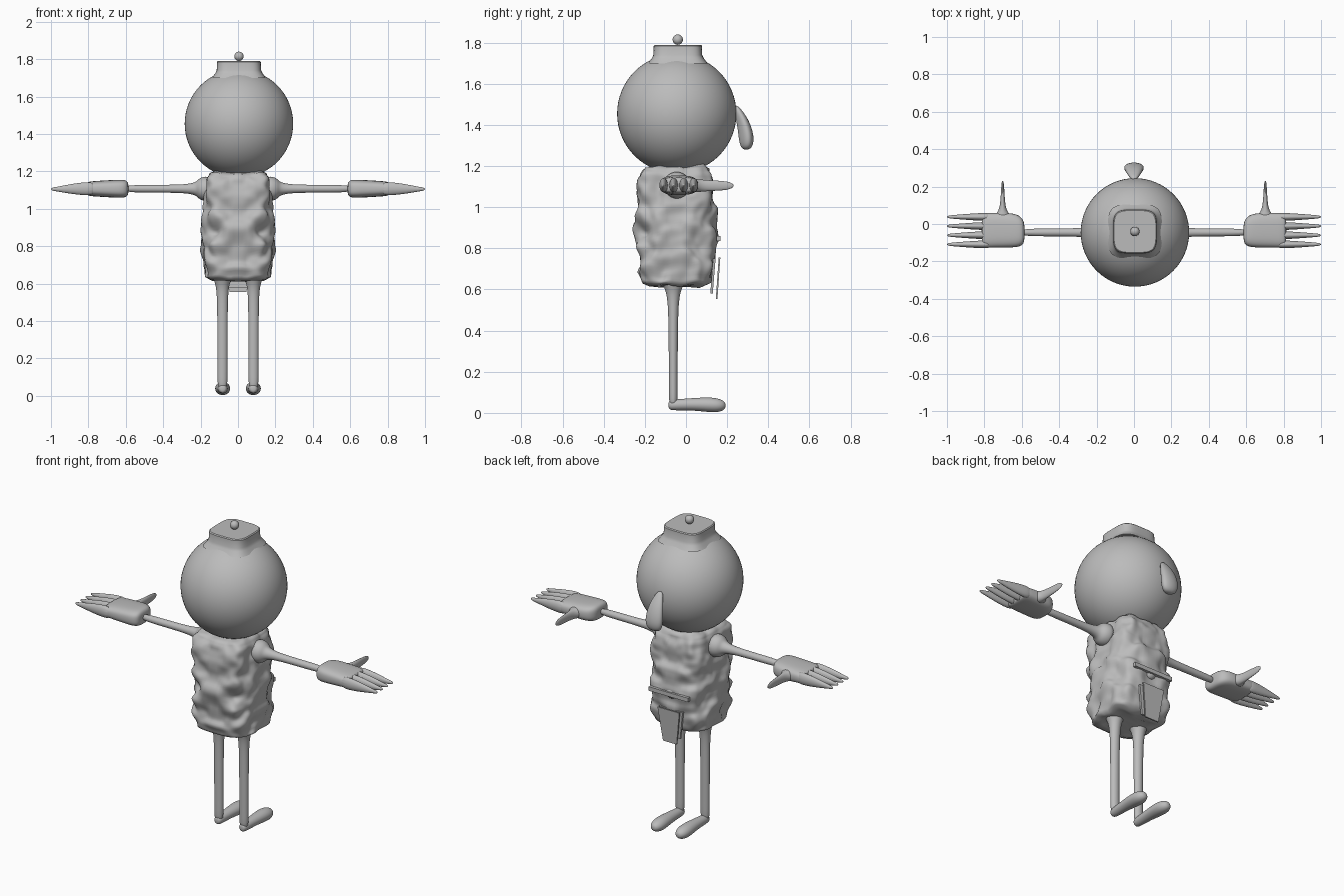
import bpy, bmesh, math
from mathutils import Vector, noise

if "Cube" in bpy.data.objects:
    bpy.data.objects.remove(bpy.data.objects["Cube"])

grey = bpy.data.materials.new("plain grey")
grey.diffuse_color = (0.5, 0.5, 0.5, 1)
grey.use_nodes = True
grey.node_tree.nodes["Principled BSDF"].inputs["Base Color"].default_value = grey.diffuse_color


def finish(name, bm, sub=0, angle=None):
    bmesh.ops.recalc_face_normals(bm, faces=bm.faces)
    me = bpy.data.meshes.new(name)
    bm.to_mesh(me)
    bm.free()
    ob = bpy.data.objects.new(name, me)
    bpy.context.collection.objects.link(ob)
    me.materials.append(grey)
    for p in me.polygons:
        p.use_smooth = angle is None
    if angle:
        bpy.ops.object.select_all(action='DESELECT')
        ob.select_set(True)
        bpy.context.view_layer.objects.active = ob
        bpy.ops.object.shade_smooth_by_angle(angle=math.radians(angle))
    if sub:
        m = ob.modifiers.new("smooth", 'SUBSURF')
        m.levels = m.render_levels = sub
    return ob


def loft(name, axis, stations, n=16, p=2.0, sub=2, angle=None, warp=None):
    """Rings along an axis; station = (position, centre u, centre v, radius u, radius v)."""
    bm = bmesh.new()
    rings = []
    for t, u, v, ru, rv in stations:
        ring = []
        for i in range(n):
            a = math.tau * (i + 0.5) / n
            c, s = math.cos(a), math.sin(a)
            pu = u + ru * math.copysign(abs(c) ** (2 / p), c)
            pv = v + rv * math.copysign(abs(s) ** (2 / p), s)
            co = {'x': (t, pu, pv), 'y': (pu, t, pv), 'z': (pu, pv, t)}[axis]
            co = Vector(co)
            ring.append(bm.verts.new(warp(co) if warp else co))
        rings.append(ring)
    for a, b in zip(rings, rings[1:]):
        for i in range(n):
            j = (i + 1) % n
            bm.faces.new((a[i], a[j], b[j], b[i]))
    bm.faces.new(rings[0])
    bm.faces.new(rings[-1])
    return finish(name, bm, sub, angle)


def ball(name, loc, r, seg=48, scale=(1, 1, 1)):
    bm = bmesh.new()
    bmesh.ops.create_uvsphere(bm, u_segments=seg, v_segments=seg // 2, radius=r)
    bmesh.ops.scale(bm, vec=scale, verts=bm.verts)
    bmesh.ops.translate(bm, vec=loc, verts=bm.verts)
    return finish(name, bm)


def slab(name, top, bottom, half_top, half_bottom, depth):
    """Thin plate hanging between two (y, z) points, with its own half widths."""
    bm = bmesh.new()
    quads = []
    for d in (-depth / 2, depth / 2):
        quads.append([bm.verts.new((x, e[0] + d, e[1])) for x, e in (
            (-half_top, top), (half_top, top), (half_bottom, bottom), (-half_bottom, bottom))])
    a, b = quads
    for q in quads:
        bm.faces.new(q)
    for i in range(4):
        j = (i + 1) % 4
        bm.faces.new((a[i], a[j], b[j], b[i]))
    return finish(name, bm, angle=30)


# head, hat and hat button
ball("head", (0.005, -0.045, 1.455), 0.29, 64)
loft("hat", 'z', [(1.70, .005, -.04, .145, .145), (1.725, .005, -.04, .126, .126),
                  (1.74, .005, -.04, .119, .119), (1.785, .005, -.04, .117, .117),
                  (1.79, .005, -.04, .112, .112)], n=64, p=4, sub=0, angle=40)
ball("hat_button", (0.005, -0.04, 1.815), 0.025, 24)


# drooping nose, wider on its outer side
def wedge(co):
    co.x *= max(0.55, min(1.1, 0.55 + (co.y - 0.25) * 7.5))
    return co


loft("nose", 'z', [(1.495, 0, .243, .022, .008), (1.47, 0, .254, .045, .02), (1.43, 0, .272, .055, .03),
                   (1.38, 0, .287, .06, .036), (1.33, 0, .294, .06, .038), (1.295, 0, .294, .05, .03),
                   (1.28, 0, .293, .025, .014)], warp=wedge)


# lumpy body: displaced rounded box, mirrored lumps
def lumps(co):
    q = Vector((abs(co.x), co.y, co.z))
    out = Vector((co.x, co.y + 0.05, 0))
    k = noise.noise(q * 11 + Vector((3.1, 7.7, 1.3))) * 0.032
    k += noise.noise(q * 21 + Vector((9.2, 0.4, 5.8))) * 0.012
    return co + out.normalized() * k + Vector((0, 0, k * 0.5))


profile = [(.615, .10, .09), (.615, .14, .13), (.63, .165, .165), (.68, .178, .182), (.8, .186, .19),
           (.95, .186, .192), (1.08, .18, .188), (1.16, .165, .178), (1.19, .15, .165), (1.20, .12, .13),
           (1.20, .06, .06)]
body = []
for (z0, a0, b0), (z1, a1, b1) in zip(profile, profile[1:]):
    steps = max(2, round((z1 - z0) / 0.012))
    for i in range(steps):
        f = i / steps
        body.append((z0 + f * (z1 - z0), 0, -.048, a0 + f * (a1 - a0), b0 + f * (b1 - b0)))
body.append((1.20, 0, -.048, .06, .06))
loft("body", 'z', body, n=96, p=3.2, sub=0, warp=lumps)

for side, s in (("left", -1), ("right", 1)):
    # arm with flared shoulder
    loft(side + "_arm", 'x', [(s * x, -.045, 1.107, r, r) for x, r in (
        (.14, .07), (.19, .066), (.212, .052), (.225, .036), (.26, .027), (.32, .022), (.45, .021), (.62, .021))])
    # palm
    loft(side + "_palm", 'x', [(s * x, y, 1.107, ry, rz) for x, y, ry, rz in (
        (.585, -.045, .04, .022), (.592, -.043, .068, .044), (.62, -.036, .09, .05), (.68, -.033, .094, .047),
        (.75, -.033, .094, .043), (.80, -.034, .094, .039), (.815, -.034, .085, .03))], p=3)
    # four tapering fingers
    for k in range(4):
        y = 0.038 - 0.049 * k
        loft(f"{side}_finger_{k + 1}", 'x', [(s * x, y, z, ry, rz) for x, z, ry, rz in (
            (.76, 1.107, .024, .038), (.83, 1.107, .021, .036), (.90, 1.106, .016, .026),
            (.96, 1.105, .011, .014), (.99, 1.105, .008, .009), (1.0, 1.105, .003, .004))], n=12)
    # thumb
    loft(side + "_thumb", 'y', [(y, s * .702, 1.105, rx, rz) for y, rx, rz in (
        (.03, .06, .036), (.055, .035, .033), (.08, .019, .03), (.12, .013, .027), (.18, .009, .024),
        (.215, .007, .018), (.232, .003, .006))], n=12)
    # leg, flaring at the hip
    loft(side + "_leg", 'z', [(z, s * .083, -.062, rx, ry) for z, rx, ry in (
        (.03, .027, .022), (.1, .027, .021), (.4, .028, .023), (.53, .030, .026), (.59, .036, .036),
        (.62, .048, .05), (.65, .055, .06))])
    # foot
    loft(side + "_foot", 'y', [(y, s * .082, z, r, h) for y, z, r, h in (
        (-.086, .038, .012, .014), (-.076, .038, .025, .026), (-.03, .04, .029, .028), (.04, .042, .034, .031),
        (.11, .04, .042, .037), (.155, .037, .04, .035), (.183, .036, .026, .024), (.193, .036, .01, .01))])

# chest knob, crossbar and hanging pouch plates
ball("chest_knob", (0, 0.135, 0.85), 0.036, 24, (1, .7, 1))
slab("crossbar", (.158, .860), (.158, .836), .13, .13, .018)
slab("pouch_flap", (.163, .755), (.149, .555), .072, .045, .008)
slab("pouch_back", (.138, .75), (.124, .58), .078, .052, .012)
